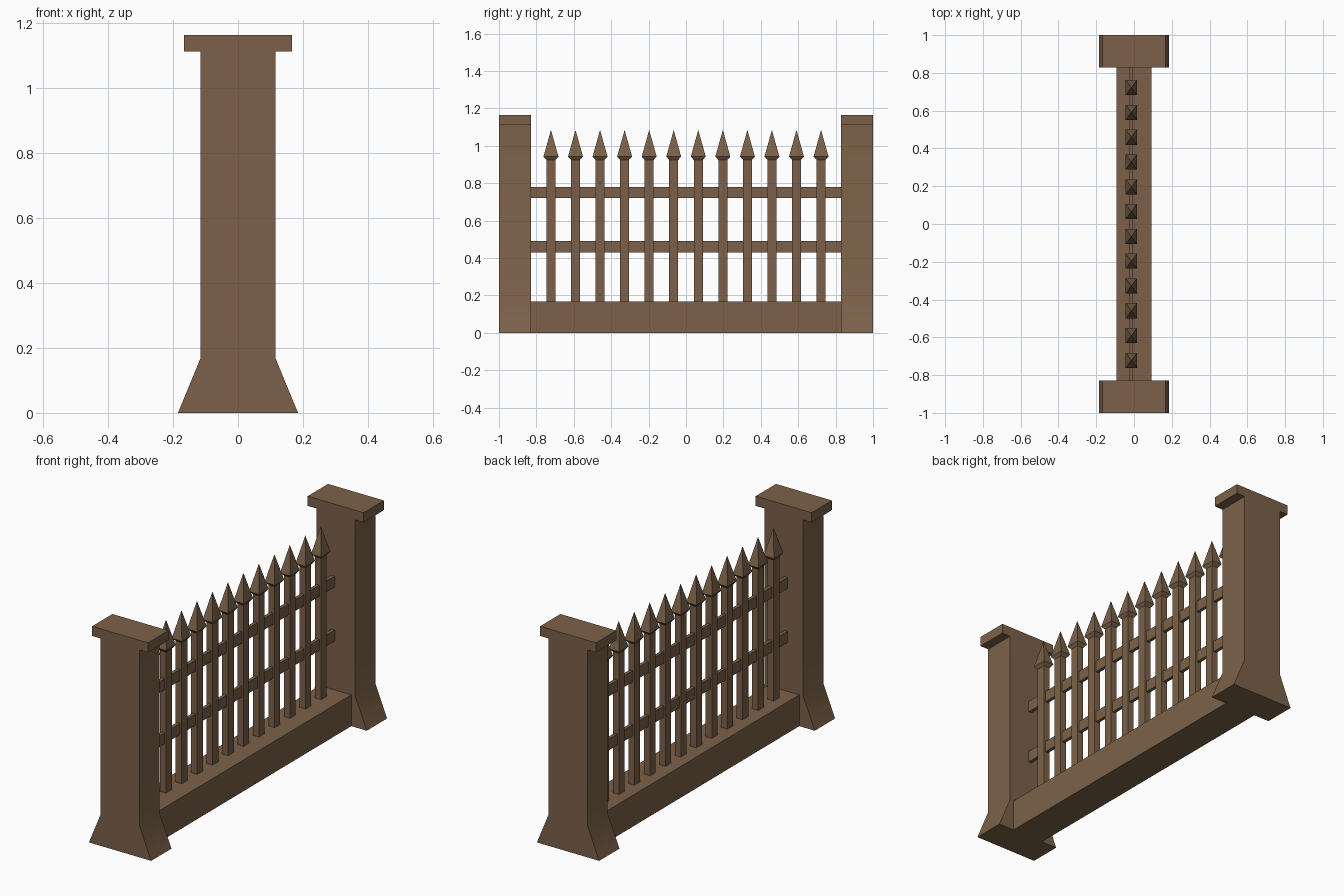
import bpy, bmesh, math

if "Cube" in bpy.data.objects:
    bpy.data.objects.remove(bpy.data.objects["Cube"])

wood = bpy.data.materials.new("brown wood")
wood.diffuse_color = (0.20, 0.121, 0.067, 1)
wood.use_nodes = True
wood.node_tree.nodes["Principled BSDF"].inputs["Base Color"].default_value = wood.diffuse_color


def finish(bm, name):
    bmesh.ops.recalc_face_normals(bm, faces=bm.faces)
    me = bpy.data.meshes.new(name)
    bm.to_mesh(me)
    bm.free()
    me.materials.append(wood)
    ob = bpy.data.objects.new(name, me)
    bpy.context.collection.objects.link(ob)
    return ob


def box(name, x0, x1, y0, y1, z0, z1):
    bm = bmesh.new()
    bmesh.ops.create_cube(bm, size=1)
    for v in bm.verts:
        v.co.x = x1 if v.co.x > 0 else x0
        v.co.y = y1 if v.co.y > 0 else y0
        v.co.z = z1 if v.co.z > 0 else z0
    return finish(bm, name)


def post(name, y0, y1):
    # flared foot, straight shaft and overhanging cap in one profile
    half = [(0.185, 0), (0.115, 0.17), (0.115, 1.113), (0.166, 1.113), (0.166, 1.165)]
    pts = half + [(-x, z) for x, z in reversed(half)]
    bm = bmesh.new()
    face = bm.faces.new([bm.verts.new((x, y0, z)) for x, z in pts])
    ext = bmesh.ops.extrude_face_region(bm, geom=[face])
    for v in ext["geom"]:
        if isinstance(v, bmesh.types.BMVert):
            v.co.y = y1
    # extrusion keeps the first face, so the prism is closed
    ob = finish(bm, name)
    bpy.ops.object.select_all(action='DESELECT')
    ob.select_set(True)
    bpy.context.view_layer.objects.active = ob
    bpy.ops.object.shade_smooth_by_angle(angle=math.radians(30))


def picket(name, x, y):
    # square bar that widens into a spearhead: (half x, half y, z)
    rings = [(0.018, 0.024, 0.16), (0.018, 0.024, 0.925), (0.03, 0.04, 0.942)]
    bm = bmesh.new()
    loops = [[bm.verts.new((x + sx * hx, y + sy * hy, z))
              for sx, sy in ((-1, -1), (1, -1), (1, 1), (-1, 1))]
             for hx, hy, z in rings]
    bm.faces.new(loops[0])
    tip = bm.verts.new((x, y, 1.085))
    for i in range(4):
        j = (i + 1) % 4
        for a, b in zip(loops, loops[1:]):
            bm.faces.new((a[i], a[j], b[j], b[i]))
        bm.faces.new((loops[-1][i], loops[-1][j], tip))
    finish(bm, name)


# end posts and low base wall
post("post_front", -1, -0.828)
post("post_back", 0.828, 1)
box("base_wall", -0.093, 0.093, -0.828, 0.828, 0, 0.168)

# fence: two rails and twelve pickets
FX = -0.014
for name, z in (("lower_rail", 0.43), ("upper_rail", 0.72)):
    box(name, FX - 0.009, FX + 0.009, -0.828, 0.828, z, z + 0.06)
for i in range(12):
    picket(f"picket_{i + 1}", FX, -0.722 + i * 1.444 / 11)
